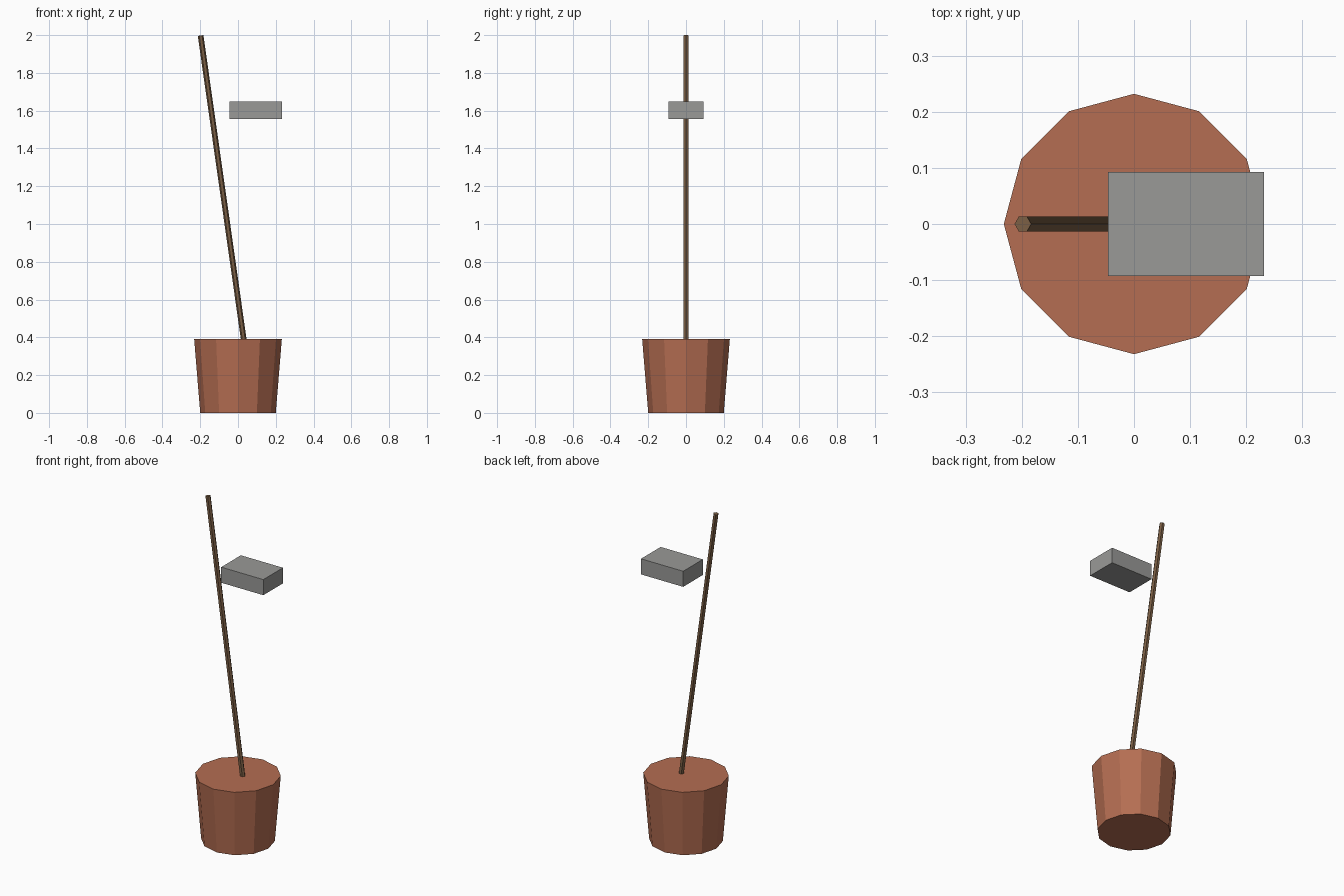
import bpy
import math
from mathutils import Vector

if "Cube" in bpy.data.objects:
    bpy.data.objects.remove(bpy.data.objects["Cube"])


def material(name, rgb):
    mat = bpy.data.materials.new(name)
    mat.diffuse_color = (*rgb, 1.0)
    mat.use_nodes = True
    mat.node_tree.nodes["Principled BSDF"].inputs["Base Color"].default_value = mat.diffuse_color
    return mat


def finish(name, mat):
    obj = bpy.context.object
    obj.name = name
    obj.data.name = name
    obj.data.materials.append(mat)
    return obj


terracotta = material("terracotta", (0.46, 0.155, 0.084))
wood = material("brown wood", (0.195, 0.112, 0.058))
grey = material("grey", (0.32, 0.32, 0.31))

# Tapered twelve-sided pot, filled to the rim
bpy.ops.mesh.primitive_cone_add(vertices=12, radius1=0.2, radius2=0.232,
                                depth=0.39, location=(0, 0, 0.195))
finish("pot", terracotta)

# Leaning six-sided pole, foot buried in the pot
foot, tip = Vector((0.043, 0, 0.3)), Vector((-0.198, 0, 1.998))
axis = tip - foot
lean = math.atan2(axis.x, axis.z)
# vertices face +x and -x, so the mesh is turned before leaning
bpy.ops.mesh.primitive_cylinder_add(vertices=6, radius=0.015, depth=axis.length,
                                    location=(foot + tip) / 2,
                                    rotation=(0, lean, math.radians(0)))
pole = finish("pole", wood)
for v in pole.data.vertices:
    v.co.x, v.co.y = v.co.y, -v.co.x

# Floating block beside the pole
bpy.ops.mesh.primitive_cube_add(size=1, location=(0.093, 0, 1.602))
block = finish("block", grey)
for v in block.data.vertices:
    v.co = Vector((v.co.x * 0.278, v.co.y * 0.185, v.co.z * 0.093))
